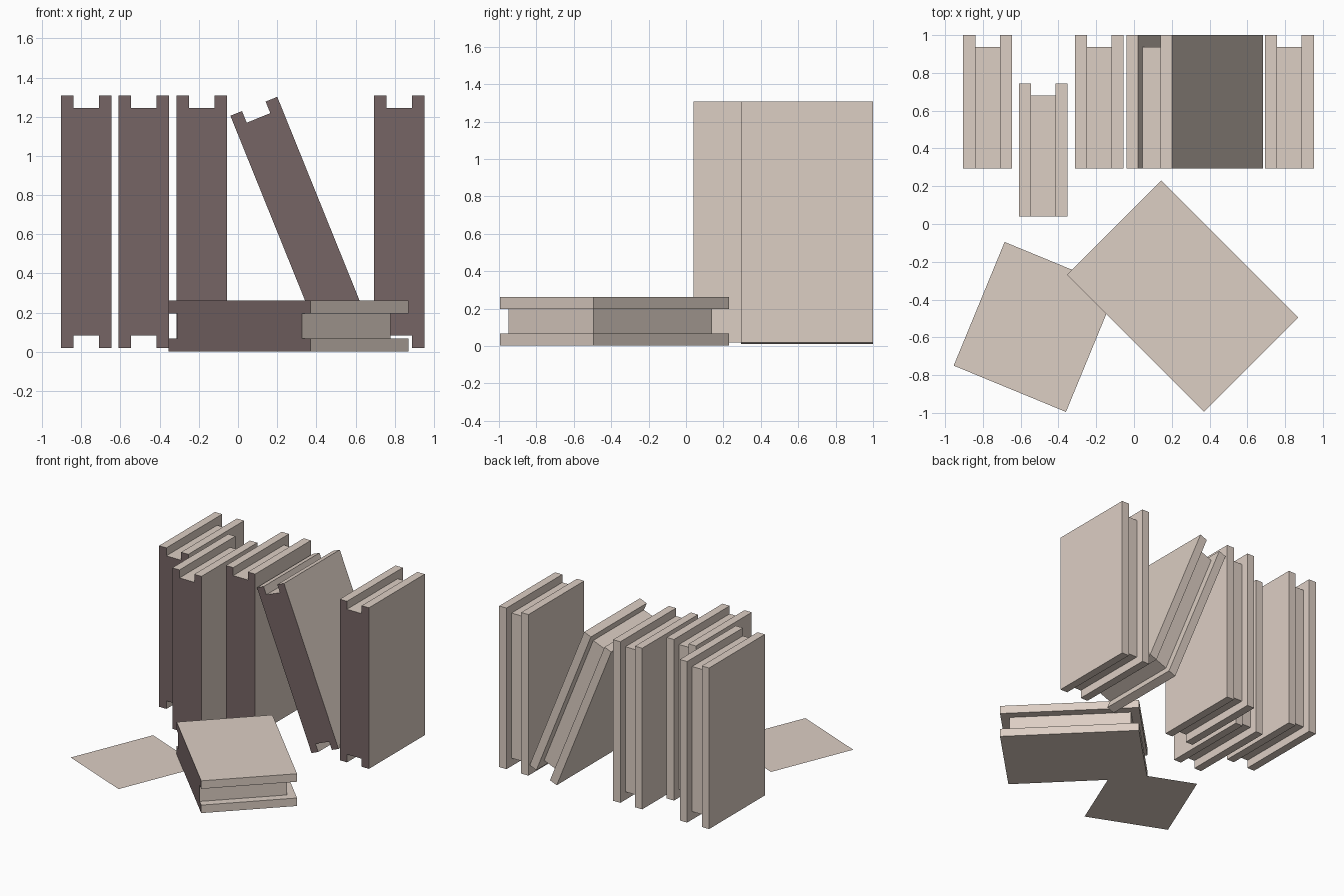
import bpy, bmesh, math
from mathutils import Matrix, Vector

if "Cube" in bpy.data.objects:
    bpy.data.objects.remove(bpy.data.objects["Cube"])

def material(name, rgb):
    m = bpy.data.materials.new(name)
    m.diffuse_color = (*rgb, 1)
    m.use_nodes = True
    m.node_tree.nodes["Principled BSDF"].inputs["Base Color"].default_value = m.diffuse_color
    return m

CREAM = material("cream", (0.72, 0.62, 0.55))
BROWN = material("dark brown", (0.18, 0.128, 0.13))

THICK, DEPTH, COVER, INSET = 0.258, 0.705, 0.064, 0.064

def finish(name, bm, matrix):
    mesh = bpy.data.meshes.new(name)
    bm.to_mesh(mesh)
    bm.free()
    mesh.materials.append(CREAM)
    mesh.materials.append(BROWN)
    ob = bpy.data.objects.new(name, mesh)
    ob.matrix_world = matrix
    bpy.context.collection.objects.link(ob)

def add_box(bm, size, centre, drop):
    """Box without the faces whose normal matches one of the dropped directions."""
    mat = Matrix.Translation(centre) @ Matrix.Diagonal((*size, 1))
    verts = bmesh.ops.create_cube(bm, size=1, matrix=mat)["verts"]
    faces = {f for v in verts for f in v.link_faces}
    for f in faces:
        f.normal_update()
    gone = [f for f in faces if any(f.normal.dot(Vector(d)) > 0.9 for d in drop)]
    bmesh.ops.delete(bm, geom=gone, context="FACES_ONLY")

def book(name, height, matrix):
    """Book centred on its origin: thickness in x, spine on -y, height in z."""
    bm = bmesh.new()
    front = (0, -1, 0)
    # Two covers
    for s in (-1, 1):
        add_box(bm, (COVER, DEPTH, height), (s * (THICK - COVER) / 2, 0, 0), [front])
    # Page block, set back from the top, bottom and fore edge
    add_box(bm, (THICK - 2 * COVER, DEPTH - INSET, height - 2 * INSET),
            (0, -INSET / 2, 0), [front, (1, 0, 0), (-1, 0, 0)])
    # Spine, one notched face
    a, b = THICK / 2, THICK / 2 - COVER
    h, k = height / 2, height / 2 - INSET
    outline = [(-a, -h), (-b, -h), (-b, -k), (b, -k), (b, -h), (a, -h),
               (a, h), (b, h), (b, k), (-b, k), (-b, h), (-a, h)]
    spine = bm.faces.new([bm.verts.new((x, -DEPTH / 2, z)) for x, z in outline])
    spine.material_index = 1
    bmesh.ops.remove_doubles(bm, verts=bm.verts, dist=1e-5)
    finish(name, bm, matrix)

# Upright books
TALL = 1.288
for i, (x, y) in enumerate([(-0.775, 0.6475), (-0.48, 0.3925),
                            (-0.184, 0.6475), (0.823, 0.6475)]):
    book(f"upright_book_{i + 1}", TALL, Matrix.Translation((x, y, 0.664)))

# Leaning book
book("leaning_book", TALL, Matrix.Translation((0.322, 0.6475, 0.656))
     @ Matrix.Rotation(math.radians(-22), 4, "Y"))

# Book lying flat, spine towards the front left
r = math.sqrt(0.5)
flat = Matrix(((0, r, r), (0, r, -r), (-1, 0, 0))).to_4x4()
book("lying_book", 1.025, Matrix.Translation((0.2575, -0.3825, 0.132)) @ flat)

# Loose sheet of paper on the ground
bm = bmesh.new()
bmesh.ops.create_grid(bm, x_segments=1, y_segments=1, size=0.5,
                      matrix=Matrix.Diagonal((0.643, 0.708, 1, 1)))
finish("paper_sheet", bm, Matrix.Translation((-0.5225, -0.545, 0))
       @ Matrix.Rotation(math.radians(-22.4), 4, "Z"))
